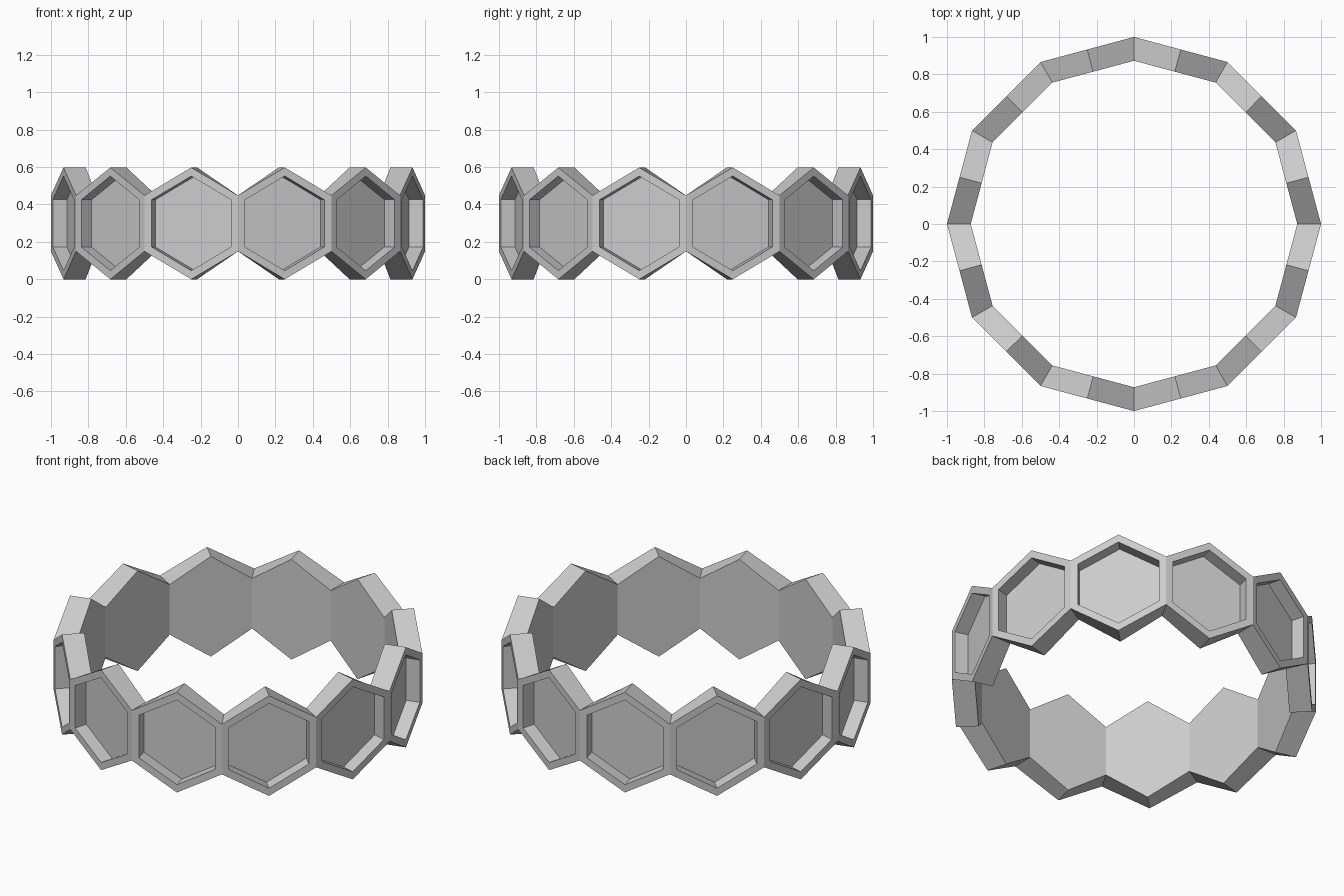
import bpy, bmesh, math
from mathutils import Vector

if "Cube" in bpy.data.objects:
    bpy.data.objects.remove(bpy.data.objects["Cube"])

N = 12
HALF = math.sin(math.pi / N)             # half width of a plate on the outside
APO = math.cos(math.pi / N)              # outer plate distance from centre
SIDE = 2 * HALF / math.sqrt(3)           # hexagon corner radius
TOP = 2 * SIDE
INNER = 0.873                            # inner/outer ring ratio
RIM, DEPTH = 0.04, 0.078

# hexagon in plate space (u, z), pointed top and bottom
def hexagon(scale):
    r = SIDE * scale
    return [(r * math.cos(math.radians(30 + 60 * i)),
             SIDE + r * math.sin(math.radians(30 + 60 * i))) for i in range(6)]

bm = bmesh.new()
for k in range(N):
    a = 2 * math.pi * (k + 0.5) / N
    out = Vector((math.cos(a), math.sin(a), 0))
    tan = Vector((-math.sin(a), math.cos(a), 0))

    def loop(points, dist, squeeze=1):
        return [bm.verts.new(out * dist + tan * u * squeeze + Vector((0, 0, z)))
                for u, z in points]

    opening = hexagon((HALF - RIM) / HALF)
    back = loop(hexagon(1), APO * INNER, INNER)
    front = loop(hexagon(1), APO)
    lip = loop(opening, APO)
    floor = loop(opening, APO - DEPTH)
    # edge walls (skip those shared with neighbouring plates), rim, recess walls
    for lo, hi, skip in ((back, front, (2, 5)), (front, lip, ()), (lip, floor, ())):
        for i in range(6):
            if i not in skip:
                j = (i + 1) % 6
                bm.faces.new((lo[i], lo[j], hi[j], hi[i]))
    bm.faces.new(floor)
    bm.faces.new(back[::-1])

# join the plates into one closed band
bmesh.ops.remove_doubles(bm, verts=bm.verts, dist=1e-4)
bmesh.ops.recalc_face_normals(bm, faces=bm.faces)
mesh = bpy.data.meshes.new("hexagon_ring")
bm.to_mesh(mesh)
bm.free()
ring = bpy.data.objects.new("hexagon_ring", mesh)
bpy.context.collection.objects.link(ring)
